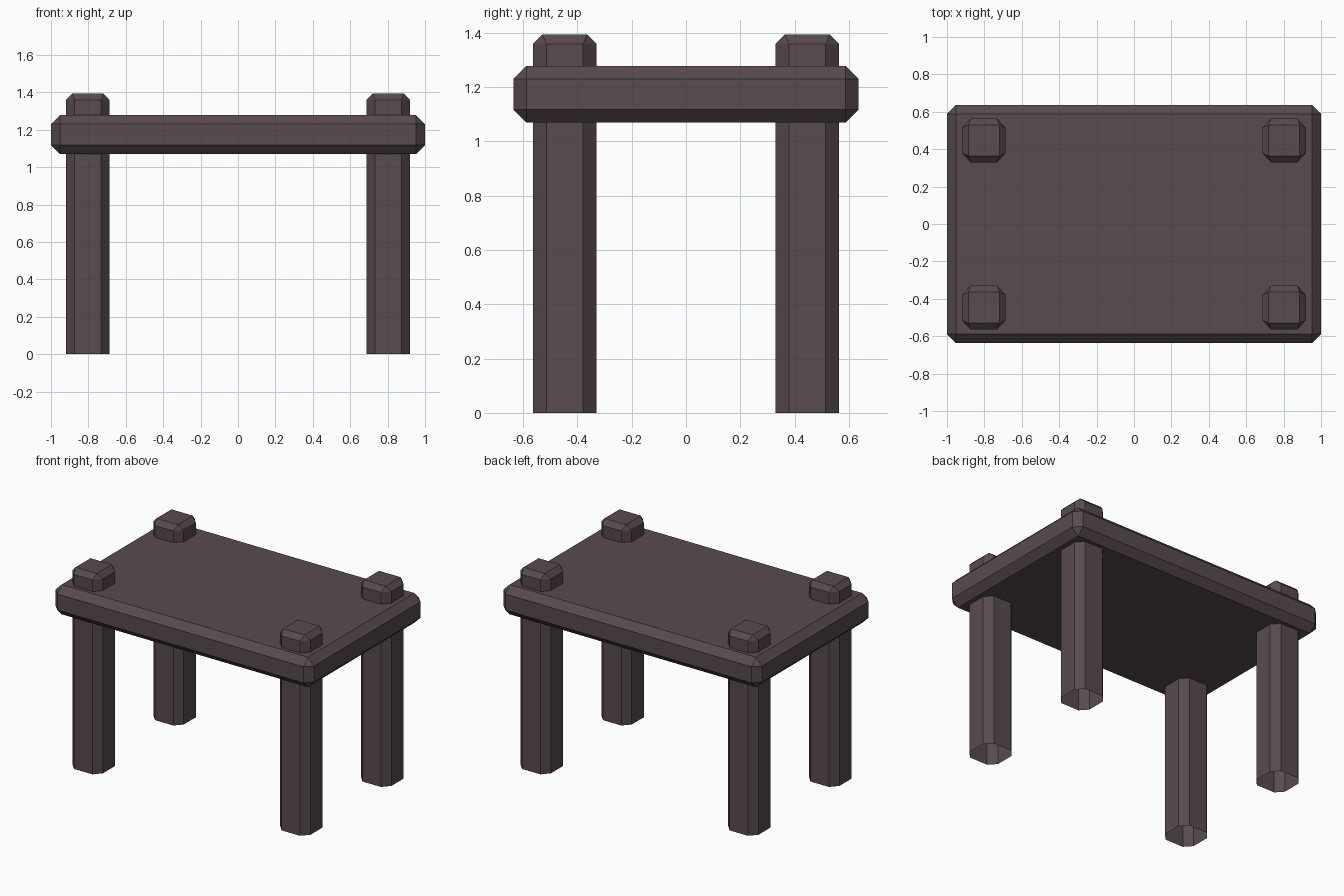
import bpy
import bmesh

if "Cube" in bpy.data.objects:
    bpy.data.objects.remove(bpy.data.objects["Cube"])

wood = bpy.data.materials.new("dark brown wood")
wood.diffuse_color = (0.098, 0.069, 0.074, 1.0)
wood.use_nodes = True
wood.node_tree.nodes["Principled BSDF"].inputs["Base Color"].default_value = wood.diffuse_color


def add_object(name, bm, location):
    bmesh.ops.recalc_face_normals(bm, faces=bm.faces)
    mesh = bpy.data.meshes.new(name)
    bm.to_mesh(mesh)
    bm.free()
    mesh.materials.append(wood)
    obj = bpy.data.objects.new(name, mesh)
    obj.location = location
    bpy.context.collection.objects.link(obj)
    return obj


# Thick slab with every edge chamfered
bm = bmesh.new()
bmesh.ops.create_cube(bm, size=1)
bmesh.ops.scale(bm, vec=(2.0, 1.273, 0.208), verts=bm.verts)
bmesh.ops.bevel(bm, geom=bm.edges[:], offset=0.048, offset_type='OFFSET',
                segments=1, profile=0.5, affect='EDGES')
add_object("table_top", bm, (0, 0, 1.174))


# Eight-sided post, hollow underneath, narrowing to a square cap
def leg(name, x, y):
    h, cx, cy, inset = 0.117, 0.046, 0.05, 0.034
    shoulder, top = 1.36, 1.394
    bm = bmesh.new()
    corners = [(-1, -1), (1, -1), (1, 1), (-1, 1)]
    outline = []
    for i, (sx, sy) in enumerate(corners):
        on_x = (sx * h, sy * (h - cy))
        on_y = (sx * (h - cx), sy * h)
        outline += [on_x, on_y] if i % 2 == 0 else [on_y, on_x]
    low = [bm.verts.new((px, py, 0)) for px, py in outline]
    high = [bm.verts.new((px, py, shoulder)) for px, py in outline]
    cap = [bm.verts.new((sx * (h - inset), sy * (h - inset), top))
           for sx, sy in corners]
    for i in range(8):
        j = (i + 1) % 8
        bm.faces.new((low[i], low[j], high[j], high[i]))
    for i in range(4):
        a, b, c = high[2 * i], high[2 * i + 1], high[(2 * i + 2) % 8]
        bm.faces.new((a, b, cap[i]))
        bm.faces.new((b, c, cap[(i + 1) % 4], cap[i]))
    bm.faces.new(cap)
    add_object(name, bm, (x, y, 0))


for side, x in (("left", -0.803), ("right", 0.803)):
    for end, y in (("front", -0.447), ("back", 0.447)):
        leg(f"{end}_{side}_leg", x, y)
